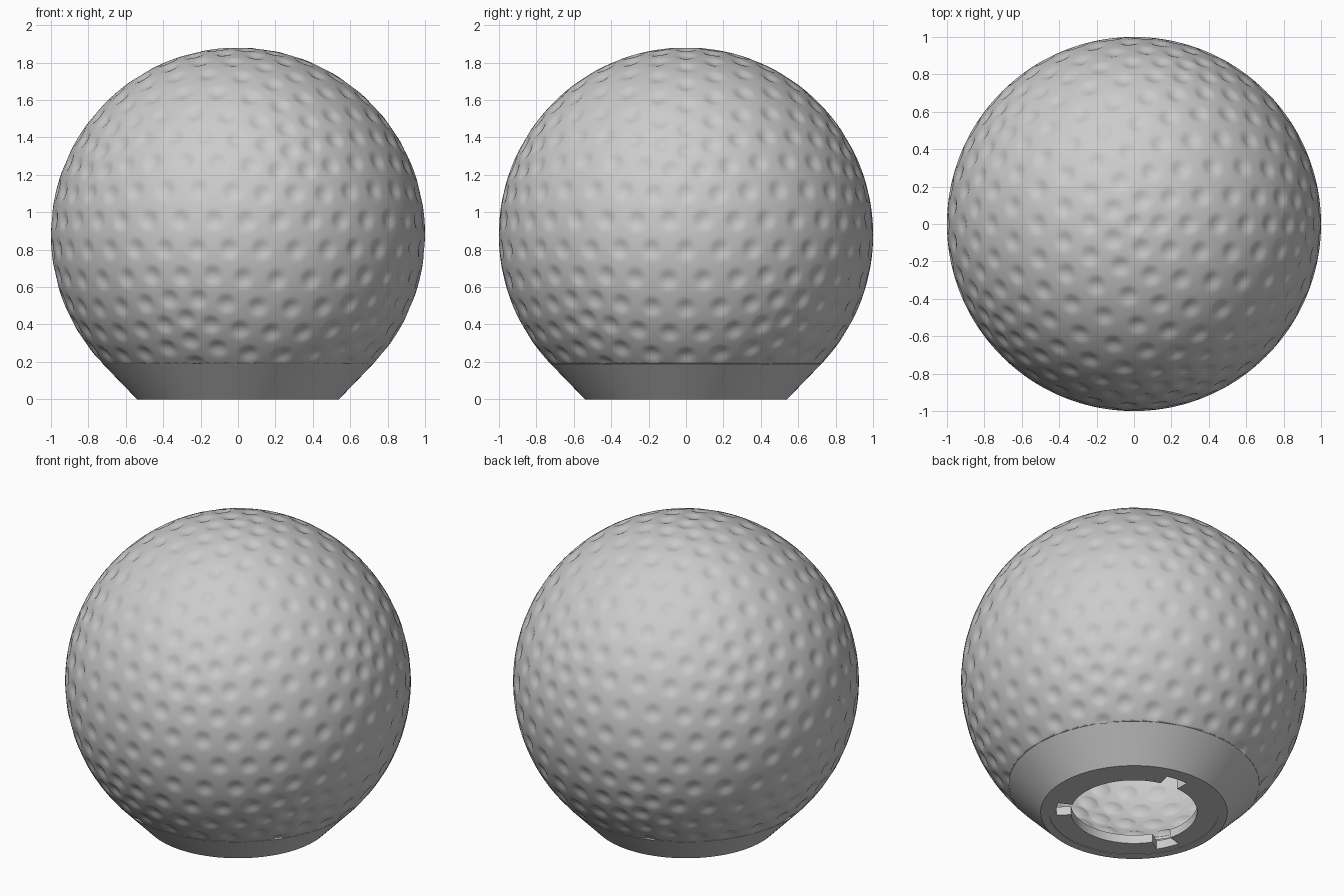
import bpy, bmesh, math
from mathutils import Vector
from mathutils.kdtree import KDTree

CENTRE_Z = 0.88      # ball centre, radius 1
CUT_Z = 0.19         # where the ball meets the foot
HOLE, SLOT, LID = 0.365, 0.45, 0.49
WALL = 0.05

cube = bpy.data.objects.get("Cube")
if cube:
    bpy.data.objects.remove(cube, do_unlink=True)

grey = bpy.data.materials.new("light_grey")
grey.use_nodes = True
colour = (0.6, 0.6, 0.6, 1)
grey.diffuse_color = colour
grey.node_tree.nodes["Principled BSDF"].inputs["Base Color"].default_value = colour


def finish(name, bm, angle=35):
    """Turn a bmesh into a smooth shaded object."""
    mesh = bpy.data.meshes.new(name)
    bm.to_mesh(mesh)
    bm.free()
    mesh.materials.append(grey)
    obj = bpy.data.objects.new(name, mesh)
    bpy.context.collection.objects.link(obj)
    bpy.ops.object.select_all(action='DESELECT')
    obj.select_set(True)
    bpy.context.view_layer.objects.active = obj
    bpy.ops.object.shade_smooth_by_angle(angle=math.radians(angle))
    return obj


def dimple_centres(frequency):
    """Evenly spread points: an icosahedron with every edge split."""
    bm = bmesh.new()
    bmesh.ops.create_icosphere(bm, subdivisions=1, radius=1)
    bmesh.ops.subdivide_edges(bm, edges=bm.edges[:], cuts=frequency - 1,
                              use_grid_fill=True)
    points = [v.co.normalized() for v in bm.verts]
    bm.free()
    tree = KDTree(len(points))
    for i, p in enumerate(points):
        tree.insert(p, i)
    tree.balance()
    return tree


# Dimpled hollow ball, open at the bottom
dimples = dimple_centres(7)
radius, depth = 0.058, 0.014
bm = bmesh.new()
bmesh.ops.create_icosphere(bm, subdivisions=7, radius=1)
for v in bm.verts:
    direction = v.co.normalized()
    t = dimples.find(direction)[2] / radius
    drop = depth * (1 - t * t) ** 1.5 if t < 1 else 0
    v.co = direction * (1 - drop) + Vector((0, 0, CENTRE_Z))
bmesh.ops.bisect_plane(bm, geom=bm.verts[:] + bm.edges[:] + bm.faces[:],
                       plane_co=(0, 0, CUT_Z), plane_no=(0, 0, 1),
                       clear_inner=True)
ball = finish("dimpled_ball", bm, 60)
shell = ball.modifiers.new("wall", 'SOLIDIFY')
shell.thickness = WALL
shell.offset = -1

# Conical foot, spun from its wall section
top = math.sqrt(1 - (CENTRE_Z - CUT_Z) ** 2)
section = [(top, CUT_Z), (0.54, 0), (LID, 0), (LID, WALL), (top - 0.07, CUT_Z)]
bm = bmesh.new()
ring = [bm.verts.new((r, 0, z)) for r, z in section]
edges = [bm.edges.new((ring[i - 1], ring[i])) for i in range(len(ring))]
bmesh.ops.spin(bm, geom=ring + edges, cent=(0, 0, 0), axis=(0, 0, 1),
               angle=math.tau, steps=96)
bmesh.ops.remove_doubles(bm, verts=bm.verts[:], dist=1e-4)
bmesh.ops.recalc_face_normals(bm, faces=bm.faces[:])
finish("conical_foot", bm)

# Bottom lid with a round hole and three locking slots
SEGMENTS = 120
slots = [-35, 85, 205]


def in_slot(degrees):
    return any(abs((degrees - s + 180) % 360 - 180) < 9 for s in slots)


bm = bmesh.new()
rings = []
for r in (HOLE, SLOT, LID):
    rings.append([bm.verts.new((r * math.cos(a), r * math.sin(a), 0))
                  for a in (math.tau * i / SEGMENTS for i in range(SEGMENTS))])
for i in range(SEGMENTS):
    j = (i + 1) % SEGMENTS
    for inner, outer in zip(rings, rings[1:]):
        if inner is rings[0] and in_slot((i + 0.5) * 360 / SEGMENTS):
            continue
        bm.faces.new((inner[i], outer[i], outer[j], inner[j]))
bmesh.ops.delete(bm, geom=[v for v in bm.verts if not v.link_faces],
                 context='VERTS')
bmesh.ops.solidify(bm, geom=bm.faces[:], thickness=0.055)
lowest = min(v.co.z for v in bm.verts)
for v in bm.verts:
    v.co.z += 0.003 - lowest
bmesh.ops.recalc_face_normals(bm, faces=bm.faces[:])
finish("slotted_lid", bm)
